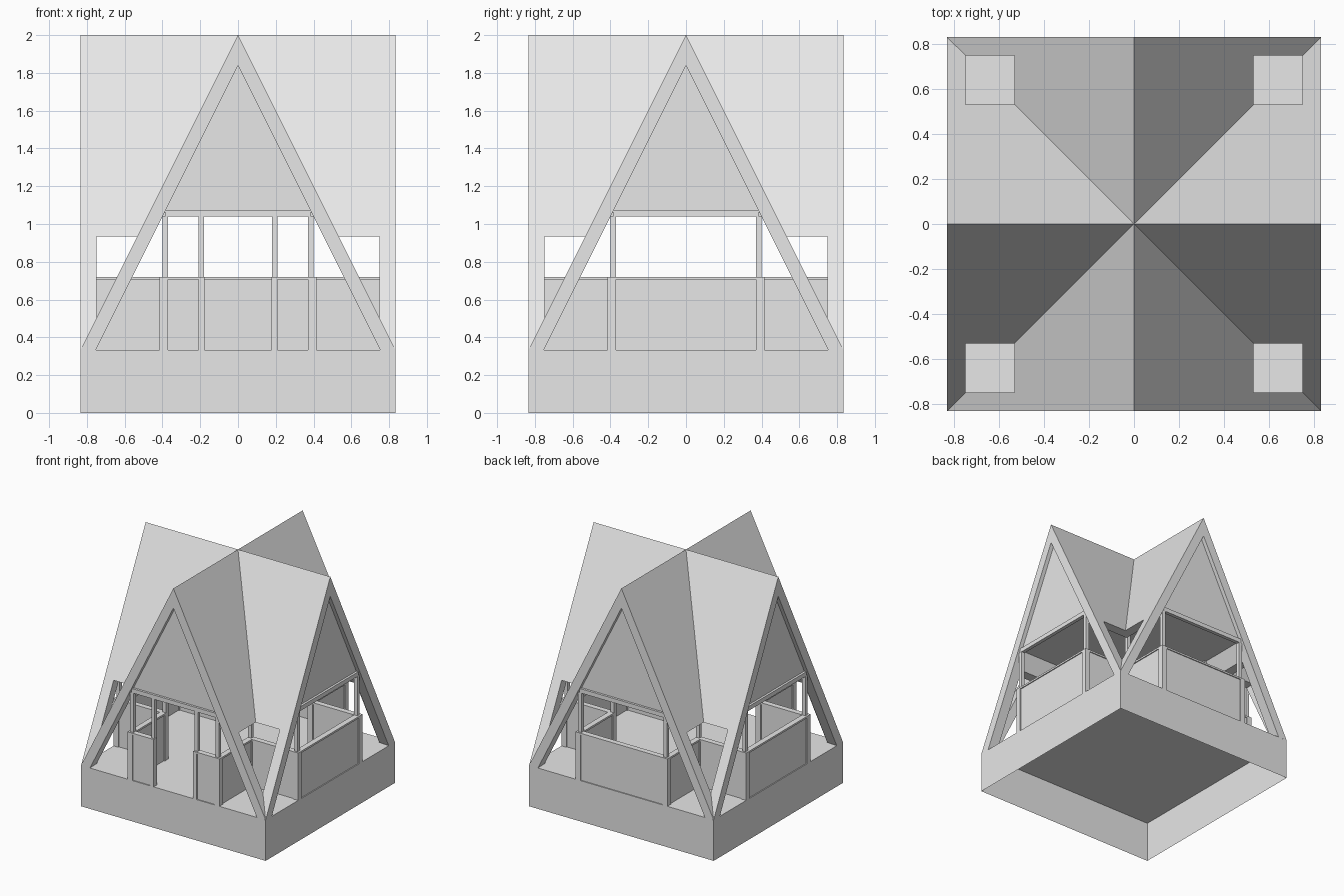
import bpy, bmesh
from mathutils import Matrix, Vector
from math import pi

if "Cube" in bpy.data.objects:
    bpy.data.objects.remove(bpy.data.objects["Cube"])

H = 0.8333      # half width of the base
F = 0.3333      # floor height
RAIL = 0.72     # top of the low walls
HEAD = 1.04     # underside of the header beams

grey = bpy.data.materials.new("light_grey")
grey.diffuse_color = (0.8, 0.8, 0.8, 1)
grey.use_nodes = True
grey.node_tree.nodes["Principled BSDF"].inputs["Base Color"].default_value = grey.diffuse_color


def finish(name, bm, recalc=True):
    if recalc:
        bmesh.ops.recalc_face_normals(bm, faces=bm.faces)
    me = bpy.data.meshes.new(name)
    bm.to_mesh(me)
    bm.free()
    me.materials.append(grey)
    ob = bpy.data.objects.new(name, me)
    bpy.context.collection.objects.link(ob)
    return ob


def box(bm, x0, x1, y0, y1, z0, z1):
    size = Matrix.Diagonal((x1 - x0, y1 - y0, z1 - z0, 1))
    mid = Matrix.Translation(((x0 + x1) / 2, (y0 + y1) / 2, (z0 + z1) / 2))
    bmesh.ops.create_cube(bm, size=1, matrix=mid @ size)


def boxes(name, items, turn=0):
    bm = bmesh.new()
    for b in items:
        box(bm, *b)
    bmesh.ops.rotate(bm, verts=bm.verts, matrix=Matrix.Rotation(turn, 3, 'Z'))
    return finish(name, bm)


# Base: hollow, open underneath, its top is the floor
bm = bmesh.new()
box(bm, -H, H, -H, H, 0, F)
bmesh.ops.delete(bm, geom=[f for f in bm.faces if f.normal.z < -0.5], context='FACES_ONLY')
finish("base", bm, recalc=False)

# Crossed gable roof: one half slope, repeated eight times by symmetry
outer = [(0, 0), (0, -H), (H, -H), (.75, -.75), (.5325, -.75), (.5325, -.5325)]
inner = [(0, 0), (0, -H), (.7533, -H), (.75, -.75), (.4525, -.75), (.4525, -.4525)]
bm = bmesh.new()
for k in range(4):
    rot = Matrix.Rotation(k * pi / 2, 3, 'Z')
    for s in (1, -1):
        o = [bm.verts.new(rot @ Vector((s * x, y, 2 - 2 * x))) for x, y in outer]
        i = [bm.verts.new(rot @ Vector((s * x, y, 1.84 - 2 * x))) for x, y in inner]
        faces = [o, i[::-1],
                 [o[1], i[1], i[2], o[2]],      # gable edge
                 [o[3], i[3], i[4], o[4]],      # back of the rafter leg
                 [o[4], i[4], i[5], o[5]]]      # level cut above the corner
        for f in faces:
            bm.faces.new(f if s > 0 else f[::-1])
bmesh.ops.remove_doubles(bm, verts=bm.verts, dist=0.0005)
finish("crossed_roof", bm)

# Four arms of the plus-shaped room
A, B, C = 0.37, 0.40, 0.415     # inside, upper post and low wall faces
E = H - 0.045                   # inside of the end wall
U = H - 0.015                   # outside of the upper posts
G = 0.008                       # recess of the panels
for k, side in enumerate(("front", "right", "back", "left")):
    t = k * pi / 2
    low, rails, panels, posts = [], [], [], []
    for s in (1, -1):
        def span(a, b):
            return (a, b) if s > 0 else (-b, -a)
        low.append((*span(A, C), -H, -E, F, RAIL))
        posts.append((*span(A, B), -U, -E, RAIL, HEAD))
        # side wall of the arm
        rails.append((*span(A, C), -E, -A, .705, RAIL))
        panels.append((*span(A + G, C - G), -E, -C, F, .705))
        # end wall: two short pieces around the doorway at the front
        if side == "front":
            low.append((*span(.178, .21), -H, -E, F, RAIL))
            posts.append((*span(.18, .21), -U, -E, RAIL, HEAD))
            rails.append((*span(.21, A), -H, -E, .705, RAIL))
            panels.append((*span(.21, A), -H + G, -E - G, F, .705))
    if side != "front":
        rails.append((-A, A, -H, -E, .705, RAIL))
        panels.append((-A, A, -H + G, -E - G, F, .705))
    # post at the inner corner of the plus
    low.append((A, C, -C, -A, F, .705))
    posts.append((A, B, -B, -A, RAIL, HEAD + .02))
    boxes(side + "_low_posts", low, t)
    boxes(side + "_rails", rails, t)
    boxes(side + "_wall_panels", panels, t)
    boxes(side + "_upper_posts", posts, t)
    boxes(side + "_header_beam", [(-.387, .387, -U, -E, HEAD, 1.075)], t)

    # Gable panel above the header
    bm = bmesh.new()
    rot = Matrix.Rotation(t, 3, 'Z')
    bm.faces.new([bm.verts.new(rot @ Vector((x, -.80, z)))
                  for x, z in ((-.385, 1.07), (.385, 1.07), (0, 1.84))])
    finish(side + "_gable_panel", bm, recalc=False)

# Ceiling of the plus-shaped room
boxes("ceiling", [(-.385, .385, -.80, .80, 1.06, 1.07),
                  (-.80, -.385, -.385, .385, 1.06, 1.07),
                  (.385, .80, -.385, .385, 1.06, 1.07)])
